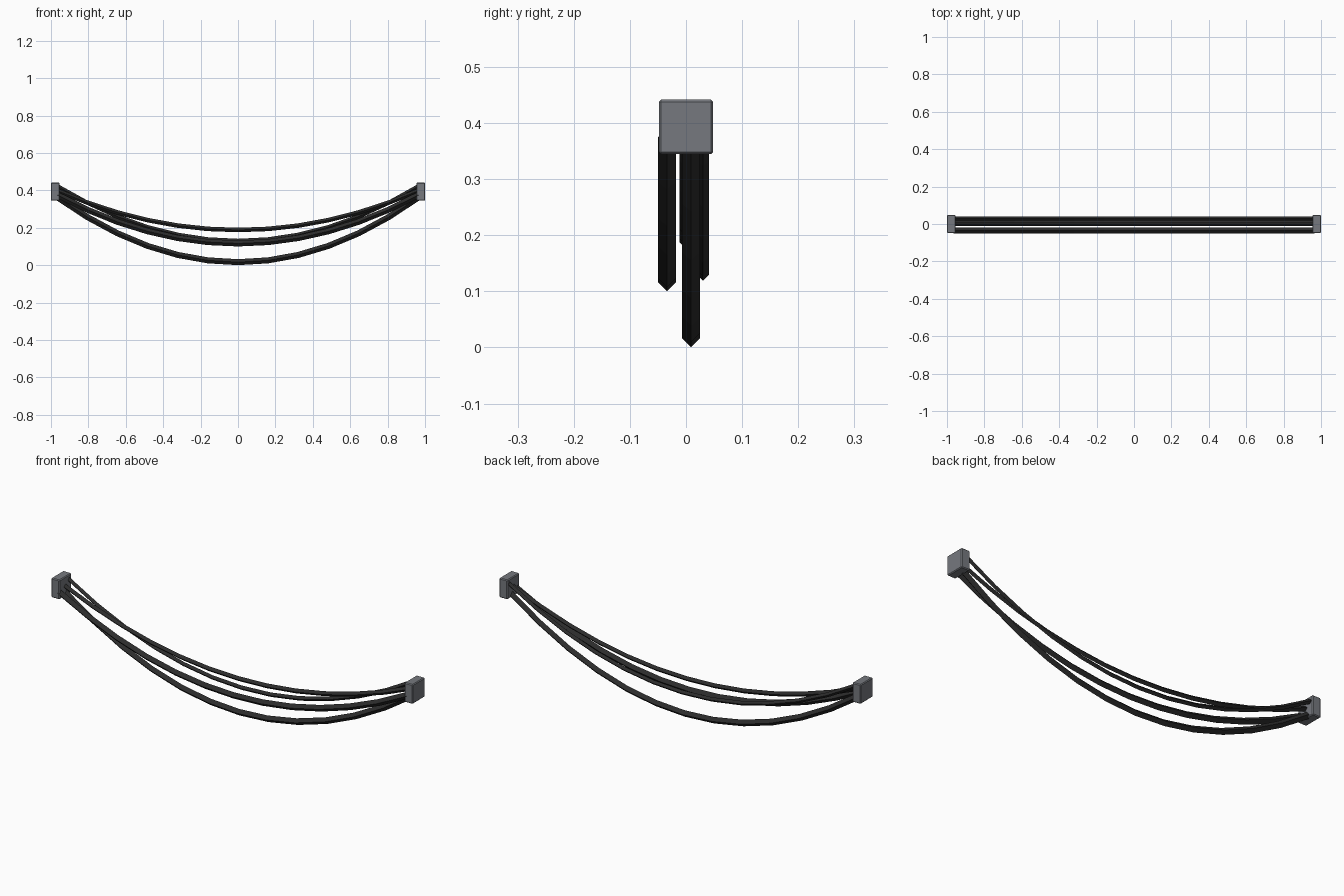
import bpy, bmesh, math
from mathutils import Vector

if "Cube" in bpy.data.objects:
    bpy.data.objects.remove(bpy.data.objects["Cube"])


def material(name, rgb):
    m = bpy.data.materials.new(name)
    m.diffuse_color = (*rgb, 1)
    m.use_nodes = True
    m.node_tree.nodes["Principled BSDF"].inputs["Base Color"].default_value = m.diffuse_color
    return m


rubber = material("black_rubber", (0.025, 0.025, 0.025))
metal = material("grey_metal", (0.18, 0.19, 0.21))


def finish(bm, name, mat):
    bmesh.ops.recalc_face_normals(bm, faces=bm.faces)
    me = bpy.data.meshes.new(name)
    bm.to_mesh(me)
    bm.free()
    me.materials.append(mat)
    ob = bpy.data.objects.new(name, me)
    bpy.context.collection.objects.link(ob)
    return ob


# Sagging cable: a four-sided diamond section swept along a parabola
def cable(name, y, r, z_end, z_mid, half=0.965, segs=12):
    bm = bmesh.new()
    rings = []
    for i in range(segs + 1):
        t = 2 * i / segs - 1
        centre = Vector((t * half, y, z_mid + (z_end - z_mid) * t * t))
        slope = 2 * (z_end - z_mid) * t / half
        normal = Vector((-slope, 0, 1)).normalized() * r
        side = Vector((0, r, 0))
        rings.append([bm.verts.new(centre + d)
                      for d in (normal, side, -normal, -side)])
    for a, b in zip(rings, rings[1:]):
        for k in range(4):
            j = (k + 1) % 4
            bm.faces.new((a[k], a[j], b[j], b[k]))
    bm.faces.new(rings[0])
    bm.faces.new(rings[-1])
    return finish(bm, name, rubber)


cable("front_cable", -0.034, 0.016, 0.375, 0.116)
cable("lowest_cable", 0.009, 0.016, 0.362, 0.016)
cable("back_thin_cable", 0.030, 0.011, 0.422, 0.130)
cable("top_thin_cable", 0.000, 0.012, 0.398, 0.188)

# End brackets with a slight chamfer
for name, s in (("left_bracket", -1), ("right_bracket", 1)):
    bm = bmesh.new()
    bmesh.ops.create_cube(bm, size=1)
    bmesh.ops.scale(bm, vec=(0.046, 0.097, 0.097), verts=bm.verts)
    bmesh.ops.translate(bm, vec=(s * 0.977, 0, 0.393), verts=bm.verts)
    ob = finish(bm, name, metal)
    bev = ob.modifiers.new("chamfer", "BEVEL")
    bev.width = 0.004
    bev.segments = 1
